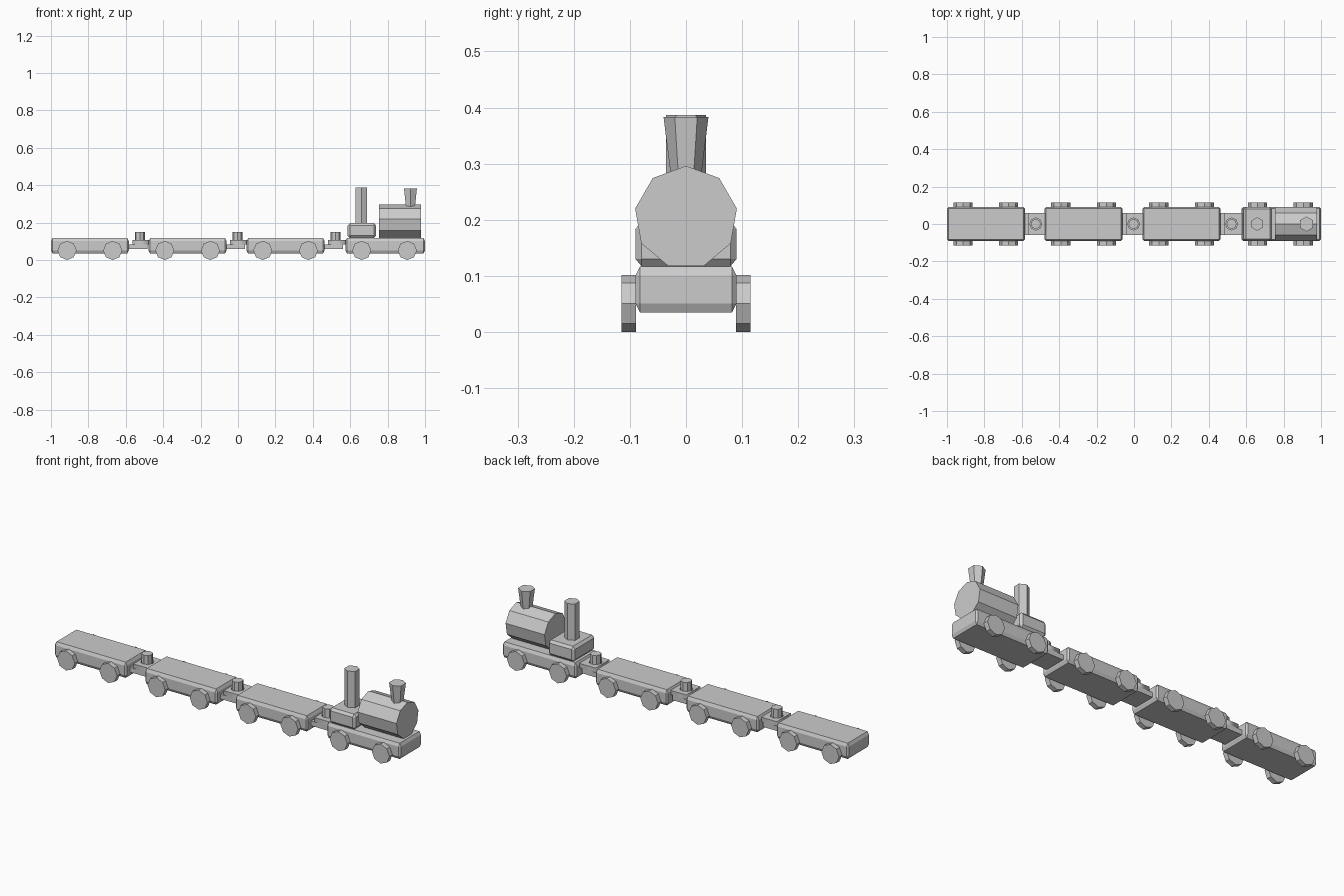
import bpy, bmesh
from math import radians
from mathutils import Matrix, Vector

if "Cube" in bpy.data.objects:
    bpy.data.objects.remove(bpy.data.objects["Cube"])


def finish(name, bm, loc):
    mesh = bpy.data.meshes.new(name)
    bmesh.ops.recalc_face_normals(bm, faces=bm.faces)
    bm.to_mesh(mesh)
    bm.free()
    ob = bpy.data.objects.new(name, mesh)
    ob.location = loc
    bpy.context.collection.objects.link(ob)
    return ob


def box(name, lo, hi, bevel=None):
    """Box between two corners; bevel gives the chamfer along each axis."""
    lo, hi = Vector(lo), Vector(hi)
    half = (hi - lo) / 2
    bm = bmesh.new()
    bmesh.ops.create_cube(bm, size=2)
    if bevel:
        bmesh.ops.bevel(bm, geom=bm.edges[:], offset=0.2, segments=1,
                        affect='EDGES')
    for v in bm.verts:
        for i in range(3):
            inset = bevel[i] if bevel and abs(v.co[i]) < 0.99 else 0
            v.co[i] = (half[i] - inset) * (1 if v.co[i] > 0 else -1)
    return finish(name, bm, (lo + hi) / 2)


def prism(name, sides, r1, r2, depth, loc, rot=Matrix()):
    bm = bmesh.new()
    bmesh.ops.create_cone(bm, cap_ends=True, segments=sides, radius1=r1,
                          radius2=r2, depth=depth, matrix=rot)
    return finish(name, bm, loc)


def ring_plate(name, x0, x1, hw, z0, z1, hole_x, hole_r):
    """Flat plate with an octagonal hole, extruded from a 2D profile."""
    cu = bpy.data.curves.new(name, 'CURVE')
    cu.dimensions = '2D'
    cu.fill_mode = 'BOTH'
    cu.extrude = (z1 - z0) / 2
    outline = [(x0, -hw), (x1, -hw), (x1, hw), (x0, hw)]
    hole = []
    for k in range(8):
        p = Matrix.Rotation(radians(45 * k), 2) @ Vector((0, hole_r))
        hole.append((hole_x + p.x, p.y))
    for pts in (outline, hole):
        sp = cu.splines.new('POLY')
        sp.points.add(len(pts) - 1)
        for p, (x, y) in zip(sp.points, pts):
            p.co = (x, y, 0, 1)
        sp.use_cyclic_u = True
    ob = bpy.data.objects.new(name, cu)
    ob.location.z = (z0 + z1) / 2
    bpy.context.collection.objects.link(ob)


ALONG_Y = Matrix.Rotation(radians(90), 4, 'X')
ALONG_X = Matrix.Rotation(radians(90), 4, 'Y') @ Matrix.Rotation(radians(90), 4, 'Z')

# Chassis blocks with four wheels each: three wagons and the engine
cars = [("wagon_1", -1.0, -0.584), ("wagon_2", -0.478, -0.061),
        ("wagon_3", 0.046, 0.463), ("engine", 0.574, 1.0)]
for name, x0, x1 in cars:
    box(name + "_chassis", (x0, -0.09, 0.035), (x1, 0.09, 0.117),
        (0.008, 0.008, 0.016))
    mid = (x0 + x1) / 2 - (0.004 if name == "engine" else 0)
    for dx in (-0.122, 0.122):
        for side in (-1, 1):
            prism(name + "_wheel", 8, 0.051, 0.051, 0.026,
                  (mid + dx, side * 0.102, 0.051), ALONG_Y)

# Couplings: lower plate with pin on one car, ring plate on the next
for (_, _, rear), (_, front, _) in zip(cars, cars[1:]):
    pin_x = rear + 0.059
    box("coupling_plate", (rear - 0.01, -0.058, 0.058),
        (pin_x + 0.04, 0.058, 0.083))
    prism("coupling_pin", 8, 0.027, 0.027, 0.085, (pin_x, 0, 0.1075))
    ring_plate("coupling_ring", pin_x - 0.04, front + 0.01, 0.058,
               0.083, 0.106, pin_x, 0.032)

# Engine superstructure
box("cab", (0.586, -0.09, 0.117), (0.738, 0.09, 0.197), (0.012, 0.011, 0.013))
prism("cab_stack", 6, 0.036, 0.036, 0.197, (0.659, 0, 0.2885))
prism("boiler", 9, 0.092, 0.092, 0.225, (0.867, 0, 0.204), ALONG_X)
prism("funnel", 6, 0.026, 0.04, 0.113, (0.922, 0, 0.3265))
